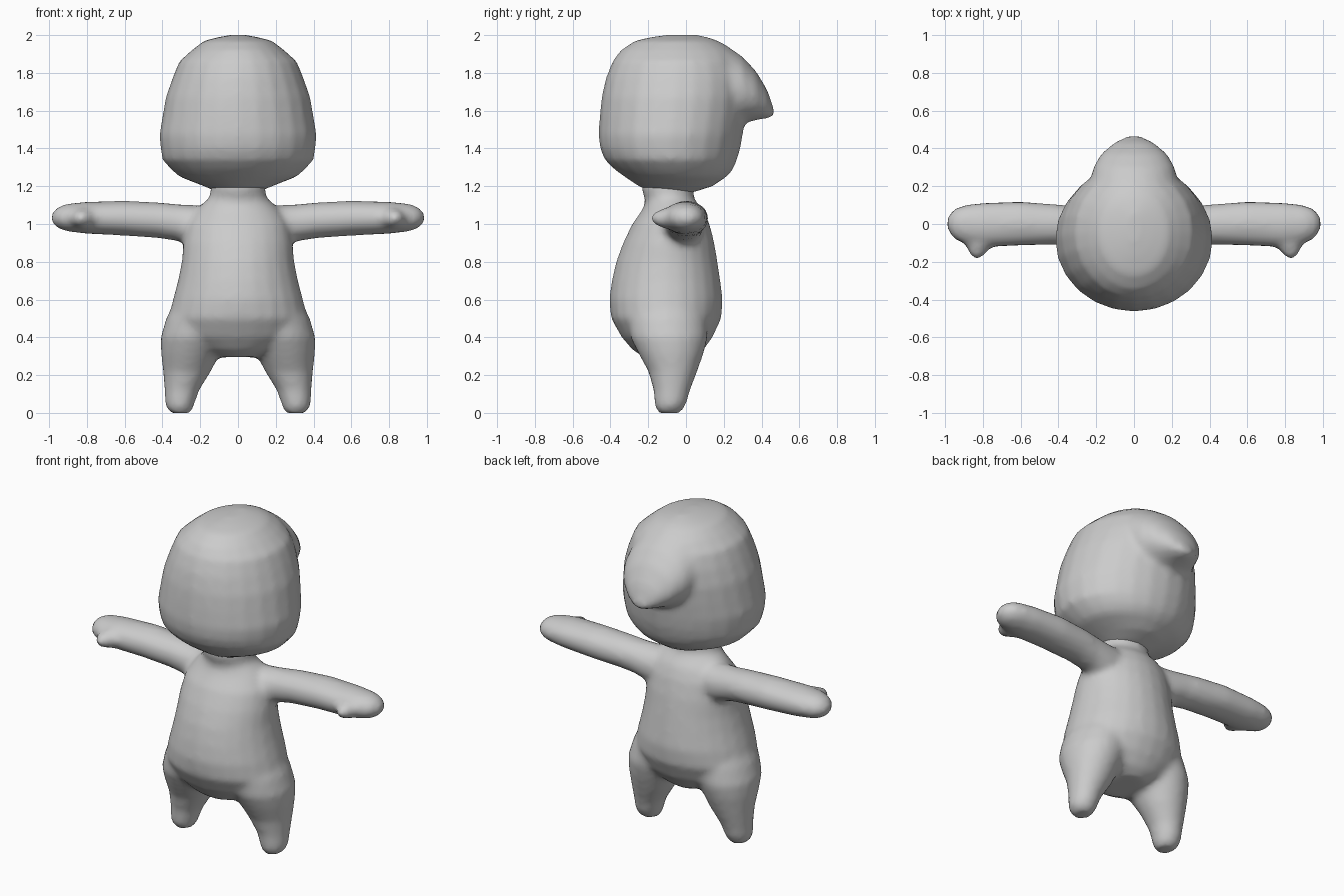
import bpy, bmesh, math
from mathutils import Vector

grey = bpy.data.materials.new("plain grey")
grey.diffuse_color = (0.6, 0.6, 0.6, 1)
SIDES = 24


def loft(bm, rings, axis):
    """Skin elliptical rings (centre, u radius, v radius) lying across an axis."""
    u, v = {'z': (Vector((1, 0, 0)), Vector((0, 1, 0))),
            'x': (Vector((0, 1, 0)), Vector((0, 0, 1))),
            'y': (Vector((1, 0, 0)), Vector((0, 0, 1)))}[axis]
    loops = []
    for c, ru, rv in rings:
        loops.append([bm.verts.new(Vector(c) + u * ru * math.cos(2 * math.pi * i / SIDES)
                                   + v * rv * math.sin(2 * math.pi * i / SIDES)) for i in range(SIDES)])
    faces = [bm.faces.new(loops[0]), bm.faces.new(loops[-1])]
    for a, b in zip(loops, loops[1:]):
        for i in range(SIDES):
            j = (i + 1) % SIDES
            faces.append(bm.faces.new((a[i], a[j], b[j], b[i])))
    bmesh.ops.recalc_face_normals(bm, faces=faces)


def upright(rows):
    """Rings from (height, half width, front y, back y)."""
    return [((0, (f + b) / 2, z), w, (b - f) / 2) for z, w, f, b in rows]


def finish(name, bm, voxel, smooth):
    """Fuse the overlapping parts into one soft skin."""
    me = bpy.data.meshes.new(name)
    bm.to_mesh(me)
    bm.free()
    me.materials.append(grey)
    ob = bpy.data.objects.new(name, me)
    bpy.context.collection.objects.link(ob)
    r = ob.modifiers.new("fuse", 'REMESH')
    r.mode, r.voxel_size, r.use_smooth_shade = 'VOXEL', voxel, True
    s = ob.modifiers.new("soften", 'SMOOTH')
    s.factor, s.iterations = 0.5, smooth


# head
bm = bmesh.new()
loft(bm, upright([
    (1.165, .10, -.17, .03), (1.20, .18, -.25, .14), (1.25, .31, -.325, .215), (1.29, .355, -.38, .25),
    (1.34, .40, -.43, .27), (1.40, .41, -.455, .288), (1.47, .417, -.463, .30), (1.57, .40, -.457, .315),
    (1.67, .383, -.447, .325), (1.77, .348, -.425, .32), (1.86, .312, -.39, .29), (1.92, .245, -.345, .25),
    (1.97, .18, -.27, .17), (1.99, .10, -.18, .11), (2.002, .03, -.09, .05)]), 'z')
# swept-back tuft: (y, top, bottom, half width)
loft(bm, [((0, y, (t + b) / 2), w, (t - b) / 2) for y, t, b, w in [
    (.0, 1.98, 1.5, .26), (.1, 1.975, 1.5, .25), (.2, 1.955, 1.5, .24), (.3, 1.885, 1.53, .215),
    (.37, 1.81, 1.55, .175), (.43, 1.71, 1.56, .105), (.465, 1.61, 1.565, .03)]], 'y')
finish("head", bm, .02, 4)

# torso and neck
bm = bmesh.new()
loft(bm, upright([
    (.295, .10, -.22, .04), (.33, .22, -.28, .09), (.40, .33, -.34, .14), (.50, .37, -.397, .187),
    (.60, .345, -.407, .195), (.70, .318, -.393, .182), (.80, .298, -.37, .167), (.90, .29, -.333, .15),
    (1.0, .27, -.285, .125), (1.07, .225, -.235, .095), (1.11, .185, -.215, .06), (1.14, .15, -.22, .04),
    (1.18, .145, -.235, .04), (1.23, .145, -.235, .04)]), 'z')
for s in (-1, 1):
    # leg
    loft(bm, [((s * x, y, z), rx, ry) for z, x, y, rx, ry in [
        (-.002, .305, -.09, .045, .05), (.015, .307, -.088, .066, .07), (.05, .308, -.082, .078, .085),
        (.12, .297, -.075, .092, .097), (.22, .27, -.07, .127, .13), (.32, .25, -.08, .158, .175),
        (.40, .23, -.09, .18, .205), (.50, .20, -.1, .18, .21), (.62, .18, -.1, .14, .18)]], 'z')
    # arm: (x, front y, back y, bottom, top)
    loft(bm, [((s * x, (f + b) / 2, (lo + hi) / 2), (b - f) / 2, (hi - lo) / 2) for x, f, b, lo, hi in [
        (.12, -.14, .08, .86, 1.10), (.24, -.13, .09, .88, 1.10), (.32, -.115, .095, .91, 1.105),
        (.42, -.11, .105, .925, 1.115), (.60, -.115, .12, .938, 1.123), (.80, -.125, .113, .948, 1.118),
        (.90, -.105, .10, .96, 1.108), (.95, -.08, .08, .975, 1.093), (.975, -.05, .055, .995, 1.07),
        (.99, -.02, .02, 1.02, 1.045)]], 'x')
    # thumb
    loft(bm, [((s * x, y, 1.03), rx, rz) for x, y, rx, rz in [
        (.81, -.04, .09, .07), (.815, -.09, .08, .06), (.825, -.14, .055, .045), (.83, -.18, .025, .025)]], 'y')
finish("body", bm, .02, 5)
